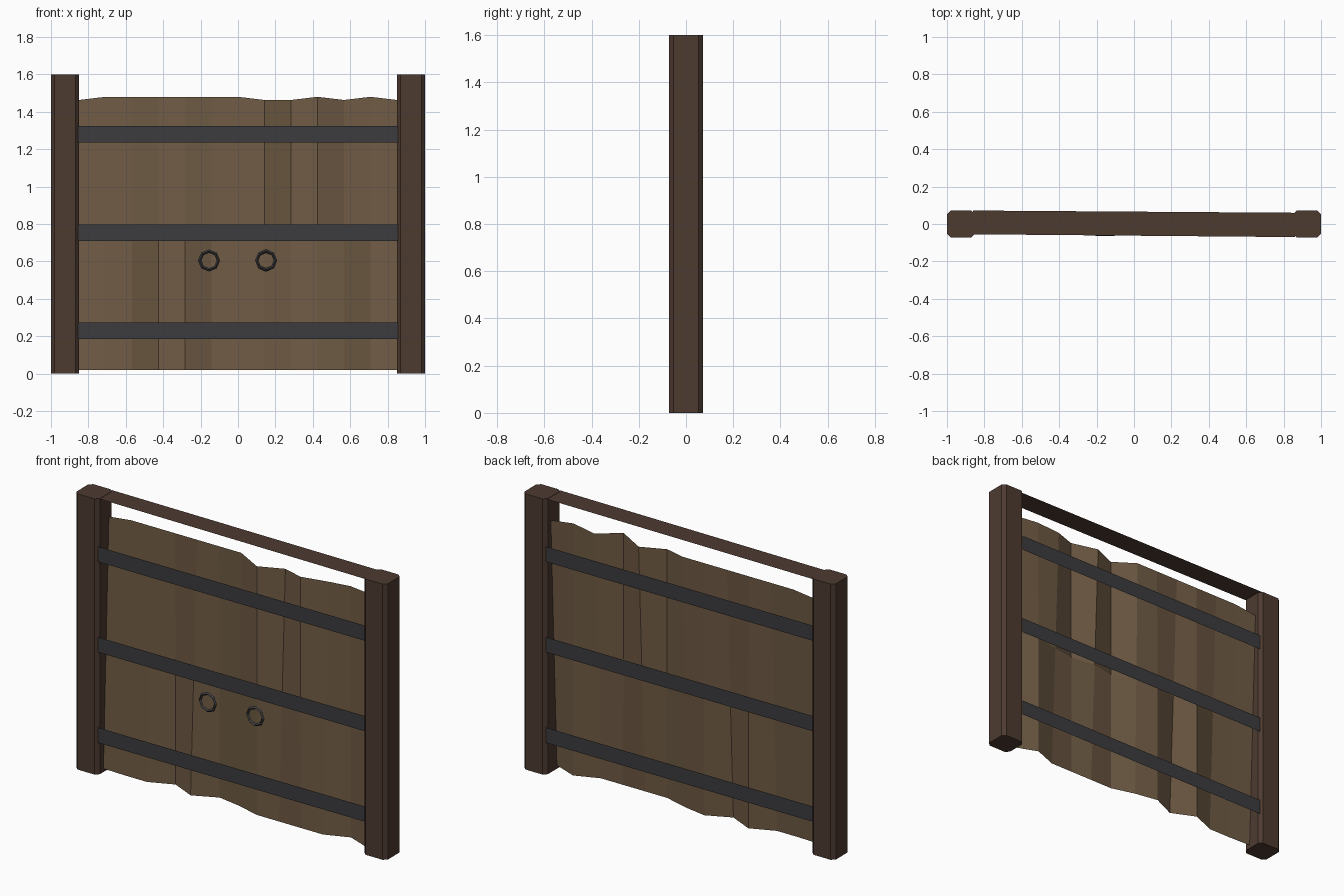
import bpy, bmesh, math

if "Cube" in bpy.data.objects:
    bpy.data.objects.remove(bpy.data.objects["Cube"])


def material(name, rgb):
    m = bpy.data.materials.new(name)
    m.diffuse_color = (*rgb, 1)
    m.use_nodes = True
    m.node_tree.nodes["Principled BSDF"].inputs["Base Color"].default_value = m.diffuse_color
    return m


DARK = material("dark_wood", (0.075, 0.043, 0.03))
WOOD = material("plank_wood", (0.16, 0.105, 0.058))
IRON = material("iron", (0.045, 0.045, 0.05))


def mesh_object(name, verts, faces, mat):
    me = bpy.data.meshes.new(name)
    me.from_pydata(verts, [], faces)
    me.materials.append(mat)
    ob = bpy.data.objects.new(name, me)
    bpy.context.collection.objects.link(ob)
    return ob


# Posts: square columns with chamfered upright edges
def post(name, cx):
    hx, hy, c = 0.075, 0.073, 0.02
    ring = [(hx, -hy + c), (hx, hy - c), (hx - c, hy), (c - hx, hy),
            (-hx, hy - c), (-hx, c - hy), (c - hx, -hy), (hx - c, -hy)]
    verts = [(cx + x, y, z) for z in (0, 1.6) for x, y in ring]
    n = len(ring)
    faces = [(i, (i + 1) % n, n + (i + 1) % n, n + i) for i in range(n)]
    faces += [tuple(reversed(range(n))), tuple(range(n, 2 * n))]
    mesh_object(name, verts, faces, DARK)


post("left_post", -0.925)
post("right_post", 0.925)

# Top beam: flat board joining the post tops
mesh_object("top_beam",
            [(-0.86, -0.055, 1.598), (0.86, -0.07, 1.598),
             (0.86, 0.06, 1.598), (-0.86, 0.072, 1.598)],
            [(0, 1, 2, 3)], DARK)

# Plank panel: thin uneven sheet, warped differently at top and bottom
bottom_y = [-.02, -.025, -.025, .035, -.03, .035, .01, -.03, -.03, -.03, -.03, .025, -.03]
top_y = [.03, .03, .03, .03, .03, .03, .03, -.03, .03, -.035, .03, .02, .025]
low_tops = {0, 7, 8, 10, 12}
n = len(bottom_y)
verts = []
for t in (0, 0.5, 1):
    for i in range(n):
        x = -0.85 + 1.7 * i / (n - 1)
        top = 1.463 if i in low_tops else 1.48
        verts.append((x, bottom_y[i] * (1 - t) + top_y[i] * t, 0.02 + (top - 0.02) * t))
faces = [(r * n + i, r * n + i + 1, (r + 1) * n + i + 1, (r + 1) * n + i)
         for r in range(2) for i in range(n - 1)]
mesh_object("plank_panel", verts, faces, WOOD)

# Iron bands: three on the front, three on the back
for zname, z in (("lower", 0.185), ("middle", 0.71), ("upper", 1.235)):
    for side, y in (("front", -0.063), ("back", 0.063)):
        f = (0, 1, 2, 3) if y < 0 else (3, 2, 1, 0)
        mesh_object(f"{zname}_{side}_band",
                    [(-0.855, y, z), (0.855, y, z),
                     (0.855, y, z + 0.088), (-0.855, y, z + 0.088)], [f], IRON)

# Pull rings on the front
for name, x in (("left_ring", -0.155), ("right_ring", 0.15)):
    bpy.ops.mesh.primitive_torus_add(
        major_segments=8, minor_segments=4, major_radius=0.05, minor_radius=0.009,
        location=(x, -0.055, 0.605), rotation=(math.pi / 2, 0, 0))
    ob = bpy.context.object
    ob.name = name
    ob.data.materials.append(IRON)
